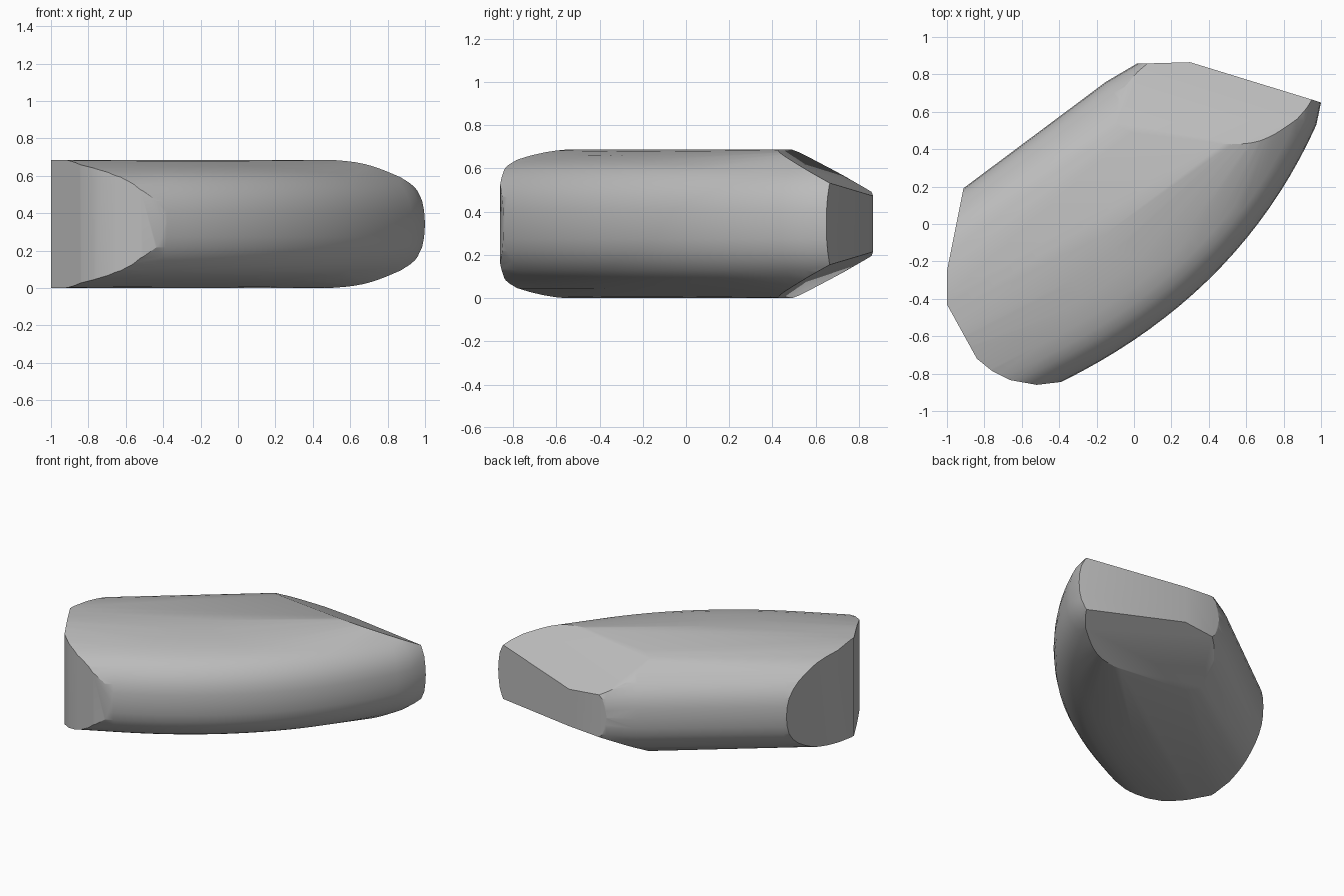
import bpy, bmesh
from mathutils import Vector
from mathutils.geometry import interpolate_bezier

cube = bpy.data.objects.get("Cube")
if cube:
    bpy.data.objects.remove(cube, do_unlink=True)

MID = 0.343  # mirror plane height

# Rounded long sides: plan curves, running past the ends that get cut off
start, ctrl, end = Vector((-.38, -.84)), Vector((.57, -.37)), Vector((.975, .53))
arc = interpolate_bezier(start, start.lerp(ctrl, 2 / 3), end.lerp(ctrl, 2 / 3), end, 20)
right_side = [Vector((-1.1, -1.2))] + [Vector(p[:2]) for p in arc] + [Vector((1, .65)), Vector((1.01, .9))]
left_side = [Vector(p) for p in [(.5, 1.13), (.02, .86), (-.15, .76), (-.9, .2), (-1.7, -.4)]]

# Edge rounding: (inset from the side, height above the mirror plane)
rounding = [(0, 0), (.005, .07), (.016, .125), (.04, .175), (.07, .215), (.11, .25),
            (.16, .275), (.23, .298), (.33, .318), (.45, .335), (.55, .343)]


def inset(path, d):
    """Move a counter-clockwise plan path inward."""
    out = []
    for i, p in enumerate(path):
        t = (path[min(i + 1, len(path) - 1)] - path[max(i - 1, 0)]).normalized()
        out.append(p + Vector((-t.y, t.x)) * d)
    return out


bm = bmesh.new()
for d, h in rounding:
    for p in inset(right_side, d) + inset(left_side, d):
        for s in ((1, -1) if h else (1,)):
            bm.verts.new((p.x, p.y, MID + s * h))
hull = bmesh.ops.convex_hull(bm, input=bm.verts)
unused = {v for v in hull["geom_interior"] + hull["geom_unused"] if isinstance(v, bmesh.types.BMVert)}
bmesh.ops.delete(bm, geom=list(unused), context="VERTS")


def slice_off(point, normal):
    """Cut away everything on the normal side and cap the opening."""
    cut = bmesh.ops.bisect_plane(bm, geom=bm.verts[:] + bm.edges[:] + bm.faces[:], dist=1e-5,
                                 plane_co=point, plane_no=normal, clear_outer=True)
    edges = [e for e in cut["geom_cut"] if isinstance(e, bmesh.types.BMEdge)]
    if edges:
        bmesh.ops.contextual_create(bm, geom=edges)


# Sloping chamfers beside the back tip
for s in (1, -1):
    slice_off((.98, .64, MID + s * .2), (.015, .116, s * .225))

# Upright end cuts
back_cut = [(1, .65), (.3, .865), (.02, .857)]
front_cut = [(-.91, .2), (-1, -.25), (-1, -.43), (-.84, -.72), (-.76, -.785),
             (-.66, -.835), (-.52, -.86), (-.37, -.842)]
for chain in (back_cut, front_cut):
    for (ax, ay), (bx, by) in zip(chain, chain[1:]):
        slice_off((ax, ay, MID), (by - ay, ax - bx, 0))

bmesh.ops.remove_doubles(bm, verts=bm.verts, dist=.002)
bmesh.ops.recalc_face_normals(bm, faces=bm.faces)
mesh = bpy.data.meshes.new("stone")
bm.to_mesh(mesh)
bm.free()

stone = bpy.data.objects.new("stone", mesh)
bpy.context.collection.objects.link(stone)

grey = bpy.data.materials.new("stone_grey")
grey.use_nodes = True
color = (.5, .5, .5, 1)
grey.diffuse_color = color
grey.node_tree.nodes["Principled BSDF"].inputs["Base Color"].default_value = color
mesh.materials.append(grey)

bpy.ops.object.select_all(action="DESELECT")
stone.select_set(True)
bpy.context.view_layer.objects.active = stone
bpy.ops.object.shade_smooth_by_angle(angle=.5)
